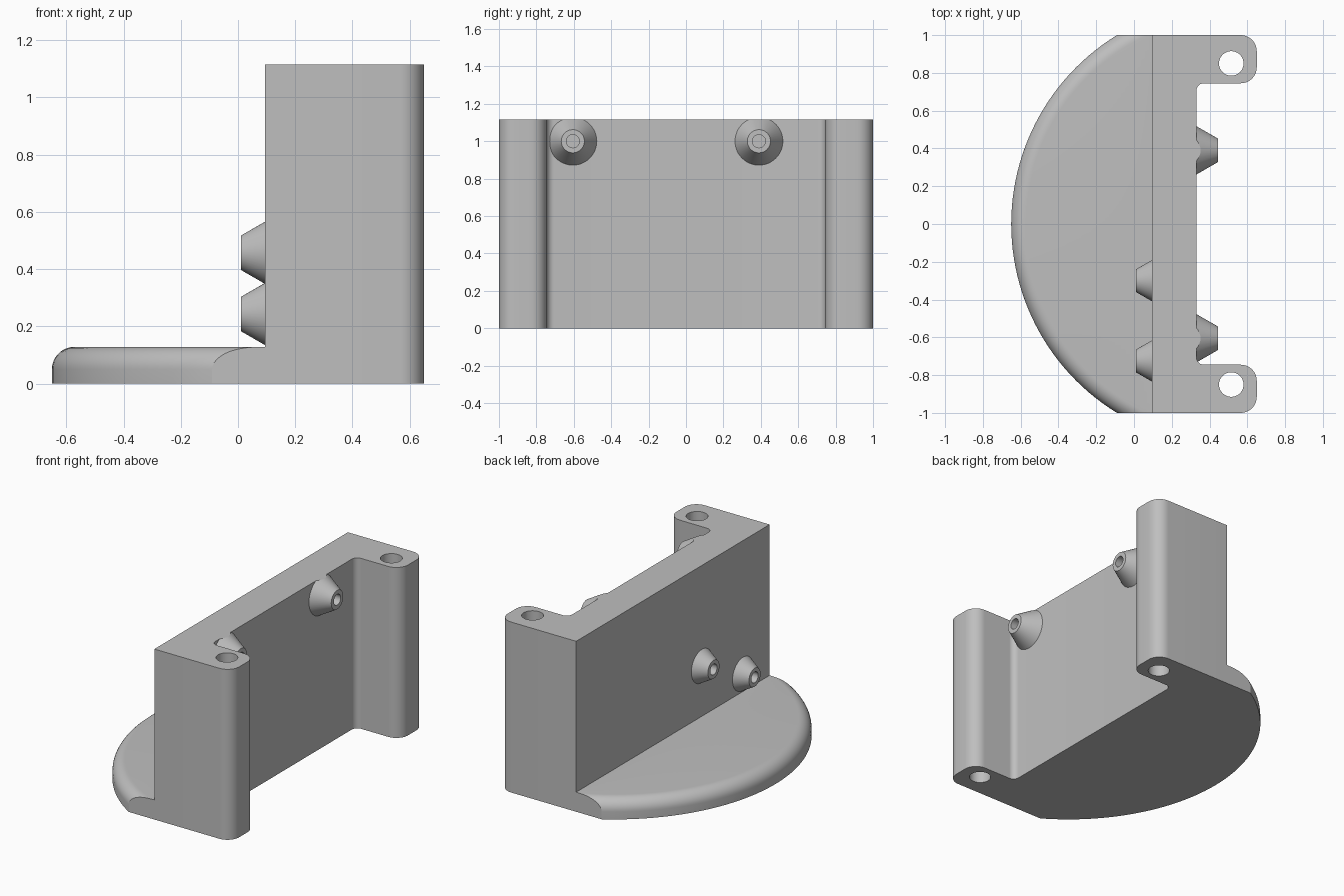
import bpy, bmesh, math
from mathutils import Vector, Matrix

if "Cube" in bpy.data.objects:
    bpy.data.objects.remove(bpy.data.objects["Cube"])

grey = bpy.data.materials.new("light grey")
grey.diffuse_color = (0.52, 0.52, 0.52, 1)
grey.use_nodes = True
grey.node_tree.nodes["Principled BSDF"].inputs["Base Color"].default_value = grey.diffuse_color
H, BASE = 1.115, 0.128          # wall height, foot thickness
WALL, INNER, BACK = 0.095, 0.33, 0.65


def make(name, bm):
    bmesh.ops.recalc_face_normals(bm, faces=bm.faces)
    me = bpy.data.meshes.new(name)
    bm.to_mesh(me)
    bm.free()
    me.materials.append(grey)
    ob = bpy.data.objects.new(name, me)
    bpy.context.collection.objects.link(ob)
    return ob


def smooth(ob):
    bpy.ops.object.select_all(action='DESELECT')
    ob.select_set(True)
    bpy.context.view_layer.objects.active = ob
    bpy.ops.object.shade_smooth_by_angle(angle=math.radians(30))


def prism(name, pts, z0, z1):
    bm = bmesh.new()
    f = bm.faces.new([bm.verts.new((x, y, z0)) for x, y in pts])
    g = bmesh.ops.extrude_face_region(bm, geom=[f])['geom']
    bmesh.ops.translate(bm, vec=(0, 0, z1 - z0),
                        verts=[v for v in g if isinstance(v, bmesh.types.BMVert)])
    return make(name, bm)


def rounded(corners, n=10):
    """Outline with each (x, y, radius) corner replaced by an arc."""
    out = []
    for i, (x, y, r) in enumerate(corners):
        p = Vector((x, y))
        if r == 0:
            out.append((x, y))
            continue
        a = (Vector(corners[i - 1][:2]) - p).normalized()
        b = (Vector(corners[(i + 1) % len(corners)][:2]) - p).normalized()
        c = p + (a + b) * r
        for k in range(n + 1):
            t = k / n * math.pi / 2
            out.append(tuple(c - b * r * math.cos(t) - a * r * math.sin(t)))
    return out


def lathe(profile, n=48):
    """Closed solid spun about z from a (radius, z) profile starting and ending on the axis."""
    bm = bmesh.new()
    vs = [bm.verts.new((r, 0, z)) for r, z in profile]
    es = [bm.edges.new(p) for p in zip(vs, vs[1:])]
    bmesh.ops.spin(bm, geom=vs + es, cent=(0, 0, 0), axis=(0, 0, 1),
                   angle=2 * math.pi, steps=n)
    bmesh.ops.remove_doubles(bm, verts=bm.verts, dist=1e-5)
    return bm


def slice_off(bm, co, no):
    """Remove everything on the normal side of a plane and cap the cut."""
    res = bmesh.ops.bisect_plane(bm, geom=bm.verts[:] + bm.edges[:] + bm.faces[:],
                                 plane_co=co, plane_no=no, clear_outer=True)
    cut = [e for e in res['geom_cut'] if isinstance(e, bmesh.types.BMEdge)]
    if cut:
        bmesh.ops.holes_fill(bm, edges=cut, sides=0)


# Wall with two rounded legs
half = [(INNER, 0.745, 0.04), (BACK, 0.745, 0.085), (BACK, 1, 0.085), (WALL, 1, 0)]
outline = half + [(x, -y, r) for x, y, r in reversed(half)]
wall = prism("wall", rounded(outline), 0, H)

# Vertical screw holes through the legs
for s in (-1, 1):
    ring = [(0.515 + 0.065 * math.cos(t * math.pi / 20),
             s * 0.85 + 0.065 * math.sin(t * math.pi / 20)) for t in range(40)]
    cutter = prism("hole_cutter", ring, -0.1, H + 0.1)
    cutter.hide_render = True
    cutter.hide_set(True)
    mod = wall.modifiers.new("screw_hole", 'BOOLEAN')
    mod.operation, mod.solver, mod.object = 'DIFFERENCE', 'EXACT', cutter
bpy.context.view_layer.objects.active = wall
wall.select_set(True)
for mod in list(wall.modifiers):
    bpy.ops.object.modifier_apply(modifier=mod.name)
for ob in [o for o in bpy.data.objects if o.name.startswith("hole_cutter")]:
    bpy.data.objects.remove(ob)
smooth(wall)

# Curved foot with a rounded upper rim, trimmed at the wall and both ends
R, F = 1.173, 0.078
rim = [(R - F + F * math.cos(t * math.pi / 20), BASE - F + F * math.sin(t * math.pi / 20))
       for t in range(11)]
bm = lathe([(0, 0), (R, 0)] + rim + [(0, BASE)], 160)
bmesh.ops.translate(bm, verts=bm.verts, vec=(R - 0.65, 0, 0))
slice_off(bm, (WALL, 0, 0), (1, 0, 0))
slice_off(bm, (0, 1, 0), (0, 1, 0))
slice_off(bm, (0, -1, 0), (0, -1, 0))
smooth(make("foot", bm))


# Hollow conical pegs on both faces of the wall
def peg(name, x, y, z, r0, r1, length, side):
    bm = lathe([(0, 0), (r0, 0), (r1, length), (0.035, length), (0.035, 0.01), (0, 0.01)])
    bmesh.ops.transform(bm, verts=bm.verts,
                        matrix=Matrix.Translation((x, y, z)) @ Matrix.Rotation(side * math.pi / 2, 4, 'Y'))
    slice_off(bm, (0, 0, H), (0, 0, 1))
    smooth(make(name, bm))


for i, y in enumerate((-0.605, 0.39)):
    peg(f"back_peg_{i + 1}", INNER, y, 1.0, 0.128, 0.062, 0.115, 1)
for i, (y, z) in enumerate(((-0.3, 0.457), (-0.725, 0.243))):
    peg(f"front_peg_{i + 1}", WALL, y, z, 0.109, 0.06, 0.085, -1)
